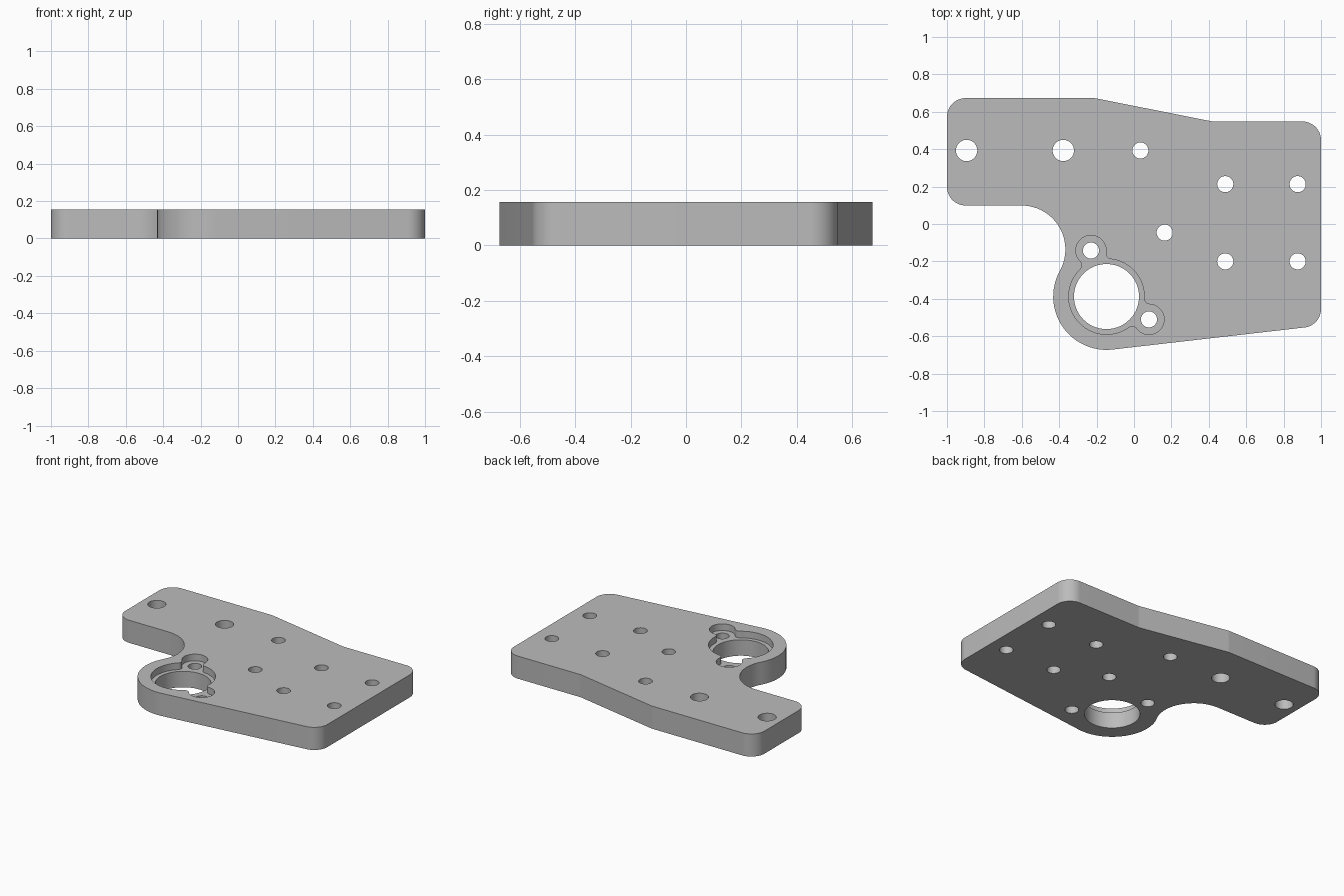
import bpy, bmesh
from math import cos, sin, pi, tau, acos, sqrt, radians, tan
from mathutils import Vector

THICK, LEDGE = 0.156, 0.11
BORE, BOSS_R, BORE_R, POCKET_R = Vector((-0.147, -0.388)), 0.285, 0.174, 0.202
EARS, EAR_R = [Vector((0.08, -0.51)), Vector((-0.23, -0.142))], 0.081

cube = bpy.data.objects.get("Cube")
if cube:
    bpy.data.objects.remove(cube, do_unlink=True)


def polar(a, r=1.0):
    return Vector((cos(a), sin(a))) * r


def angle(v):
    return Vector((1, 0)).angle_signed(v) * -1


def arc(c, r, a0, a1, ccw=True):
    """Points on an arc from angle a0 to a1."""
    sweep = (a1 - a0) % tau if ccw else -((a0 - a1) % tau)
    n = max(3, int(abs(sweep) / tau * 72))
    return [c + polar(a0 + sweep * i / n, r) for i in range(n + 1)]


def fillet(before, p, after, r):
    """Rounded replacement for the corner p."""
    u, v = (before - p).normalized(), (after - p).normalized()
    half = u.angle(v) / 2
    c = p + (u + v).normalized() * (r / sin(half))
    start, end = p + u * (r / tan(half)), p + v * (r / tan(half))
    ccw = u.x * v.y - u.y * v.x < 0
    return arc(c, r, angle(start - c), angle(end - c), ccw)


def prism(name, outlines, z0, z1):
    """Extrude closed outlines between two heights."""
    bm = bmesh.new()
    for pts in outlines:
        clean = [p for i, p in enumerate(pts) if (p - pts[i - 1]).length > 1e-4]
        face = bm.faces.new([bm.verts.new((p.x, p.y, z0)) for p in clean])
        top = bmesh.ops.extrude_face_region(bm, geom=[face])["geom"]
        moved = [g for g in top if isinstance(g, bmesh.types.BMVert)]
        bmesh.ops.translate(bm, verts=moved, vec=(0, 0, z1 - z0))
    bmesh.ops.recalc_face_normals(bm, faces=bm.faces)
    mesh = bpy.data.meshes.new(name)
    bm.to_mesh(mesh)
    bm.free()
    obj = bpy.data.objects.new(name, mesh)
    bpy.context.collection.objects.link(obj)
    return obj


def cut(target, cutter):
    cutter.hide_render = True
    mod = target.modifiers.new("cut", "BOOLEAN")
    mod.operation, mod.solver, mod.object = "DIFFERENCE", "EXACT", cutter
    bpy.context.view_layer.objects.active = target
    bpy.ops.object.modifier_apply(modifier=mod.name)
    bpy.data.objects.remove(cutter, do_unlink=True)


# Plate outline: round boss, rounded corners and a concave notch
notch_r, arm_y = 0.235, 0.099
notch_y = arm_y - notch_r
notch = Vector((BORE.x - sqrt((BOSS_R + notch_r) ** 2 - (notch_y - BORE.y) ** 2), notch_y))
meet = angle(notch - BORE)
outline = arc(BORE, BOSS_R, meet, radians(-83.44))
corners = [Vector(p) for p in ((1, -0.543), (1, 0.548), (0.42, 0.548),
                               (-0.21, 0.673), (-1, 0.673), (-1, arm_y))]
path = [outline[-1]] + corners + [Vector((notch.x, arm_y))]
for before, p, after in zip(path, path[1:], path[2:]):
    outline += fillet(before, p, after, 0.1)
outline += arc(notch, notch_r, pi / 2, meet + pi, ccw=False)
plate = prism("mounting_plate", [outline], 0, THICK)

# Pocket outline: ring around the bore with two blended ears
pocket, f = [], 0.03
for ear in EARS:
    d = ear - BORE
    a, b, dist, th = POCKET_R + f, EAR_R + f, d.length, angle(d)
    phi = acos((a * a + dist * dist - b * b) / (2 * a * dist))
    f0, f1 = BORE + polar(th - phi, a), BORE + polar(th + phi, a)
    if pocket:
        pocket += arc(BORE, POCKET_R, last, th - phi)
    else:
        first = th - phi
    pocket += arc(f0, f, th - phi + pi, angle(ear - f0), ccw=False)
    pocket += arc(ear, EAR_R, angle(f0 - ear), angle(f1 - ear))
    pocket += arc(f1, f, angle(ear - f1), th + phi + pi, ccw=False)
    last = th + phi
pocket += arc(BORE, POCKET_R, last, first)
cut(plate, prism("pocket_cutter", [pocket], LEDGE, THICK + 0.1))

# Through holes
large = [(-0.895, 0.393), (-0.378, 0.393)]
small = [(0.034, 0.393), (0.164, -0.046)] + [(x, y) for x in (0.488, 0.875) for y in (0.213, -0.2)]
holes = [(BORE, BORE_R)] + [(e, 0.043) for e in EARS]
holes += [(Vector(p), 0.057) for p in large] + [(Vector(p), 0.043) for p in small]
cut(plate, prism("hole_cutter", [arc(c, r, 0, tau - tau / 72) for c, r in holes], -0.1, THICK + 0.1))

# Material and shading
grey = bpy.data.materials.new("plain_grey")
grey.use_nodes = True
colour = (0.5, 0.5, 0.5, 1)
grey.diffuse_color = colour
grey.node_tree.nodes["Principled BSDF"].inputs["Base Color"].default_value = colour
plate.data.materials.clear()
plate.data.materials.append(grey)
bpy.ops.object.select_all(action="DESELECT")
plate.select_set(True)
bpy.context.view_layer.objects.active = plate
bpy.ops.object.shade_smooth_by_angle(angle=radians(30))
